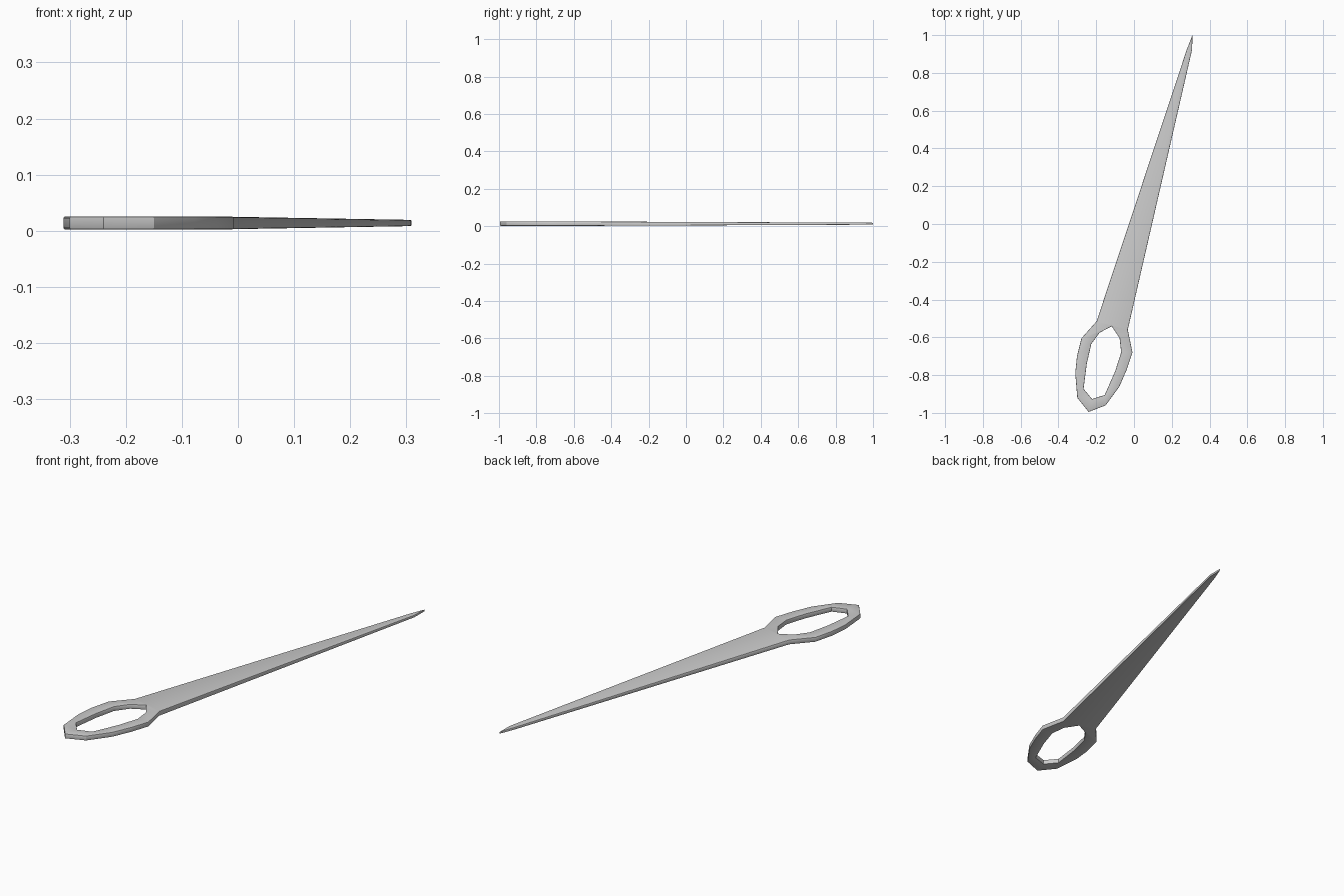
import bpy, bmesh
from math import radians

if "Cube" in bpy.data.objects:
    bpy.data.objects.remove(bpy.data.objects["Cube"])

# Outline of blade and handle ring, seen from above
OUTER = [(0.309, 1.0), (0.28, 0.925), (-0.198, -0.515), (-0.278, -0.605),
         (-0.302, -0.7), (-0.311, -0.79), (-0.30, -0.92), (-0.24, -0.995),
         (-0.15, -0.96), (-0.077, -0.86), (-0.038, -0.77), (-0.008, -0.68),
         (-0.033, -0.56), (0.308, 0.925)]
# Finger hole
HOLE = [(-0.118, -0.542), (-0.182, -0.575), (-0.226, -0.635), (-0.25, -0.74),
        (-0.267, -0.872), (-0.222, -0.927), (-0.155, -0.905),
        (-0.10, -0.78), (-0.068, -0.68), (-0.076, -0.605)]
HALF, TIP_HALF, MID, ROUND = 0.0115, 0.0053, 0.0138, 0.003

# Flat curve with a hole, given thickness and rounded rims
curve = bpy.data.curves.new("blade_with_ring", 'CURVE')
curve.dimensions = '2D'
curve.fill_mode = 'BOTH'
curve.extrude = HALF - ROUND
curve.bevel_depth = ROUND
curve.bevel_resolution = 1
curve.offset = -ROUND
for points in (OUTER, HOLE):
    spline = curve.splines.new('POLY')
    spline.points.add(len(points) - 1)
    for p, (x, y) in zip(spline.points, points):
        p.co = (x, y, 0, 1)
    spline.use_cyclic_u = True
obj = bpy.data.objects.new("blade_with_ring", curve)
bpy.context.collection.objects.link(obj)
bpy.context.view_layer.objects.active = obj
obj.select_set(True)
bpy.ops.object.convert(target='MESH')
obj = bpy.context.object

# Thin the blade from the shoulder to the tip
bm = bmesh.new()
bm.from_mesh(obj.data)
bmesh.ops.remove_doubles(bm, verts=bm.verts, dist=1e-5)
bmesh.ops.recalc_face_normals(bm, faces=bm.faces)
for v in bm.verts:
    t = min(max((v.co.y + 0.52) / 1.52, 0), 1)
    v.co.z = MID + v.co.z * (1 + t * (TIP_HALF / HALF - 1))
bm.to_mesh(obj.data)
bm.free()
bpy.ops.object.shade_smooth_by_angle(angle=radians(30))
